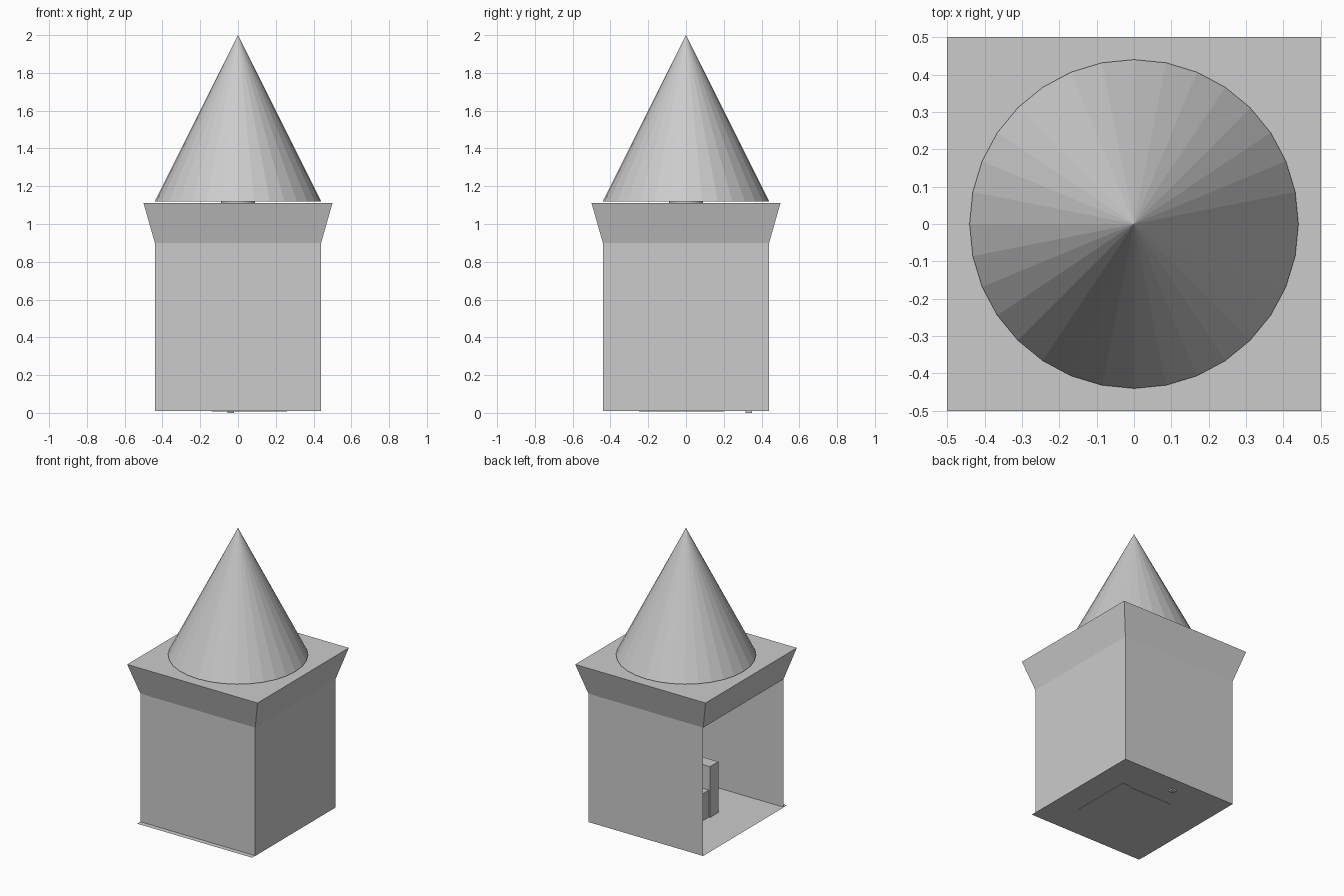
import bpy, bmesh

if "Cube" in bpy.data.objects:
    bpy.data.objects.remove(bpy.data.objects["Cube"])


def mesh_object(name, bm):
    bmesh.ops.recalc_face_normals(bm, faces=bm.faces)
    me = bpy.data.meshes.new(name)
    bm.to_mesh(me)
    bm.free()
    ob = bpy.data.objects.new(name, me)
    bpy.context.collection.objects.link(ob)
    return ob


def box(name, lo, hi):
    bm = bmesh.new()
    bmesh.ops.create_cube(bm, size=1)
    for v in bm.verts:
        v.co = [(a + b) / 2 + c * (b - a) for a, b, c in zip(lo, hi, v.co)]
    return mesh_object(name, bm)


def cone(name, r1, r2, z0, z1):
    bm = bmesh.new()
    bmesh.ops.create_cone(bm, cap_ends=True, segments=32,
                          radius1=r1, radius2=r2, depth=z1 - z0)
    bmesh.ops.translate(bm, verts=bm.verts, vec=(0, 0, (z0 + z1) / 2))
    return mesh_object(name, bm)


# Hollow tower: thin walls flaring out at the top, left side open
bm = bmesh.new()
rings = [[bm.verts.new((sx * r, sy * r, z))
          for sx, sy in ((-1, -1), (1, -1), (1, 1), (-1, 1))]
         for r, z in ((0.44, 0.01), (0.44, 0.9), (0.5, 1.11))]
for level, (a, b) in enumerate(zip(rings, rings[1:])):
    for i in range(4):
        j = (i + 1) % 4
        if level == 0 and i == 3:
            continue  # doorway
        bm.faces.new((a[i], a[j], b[j], b[i]))
bm.faces.new(rings[0][::-1])
bm.faces.new(rings[-1])
mesh_object("tower_walls", bm)

# Floor sheet, slightly offset to the front
bm = bmesh.new()
bm.faces.new([bm.verts.new(c) for c in ((-0.44, -0.475, 0.012), (0.44, -0.475, 0.012),
                                        (0.44, 0.405, 0.012), (-0.44, 0.405, 0.012))])
mesh_object("floor", bm)

# Pointed roof and the short stub below it
cone("roof", 0.44, 0, 1.12, 2.0)
cone("roof_stub", 0.09, 0.09, 1.06, 1.12)

# Seat facing the doorway
box("seat", (-0.14, -0.13, 0.008), (0.25, 0.19, 0.2))
box("seat_back", (0.2, -0.25, 0.008), (0.26, 0.2, 0.5))
for side, y in (("right", -0.14), ("left", 0.11)):
    box("arm_panel_" + side, (-0.15, y, 0.012), (0.2, y + 0.09, 0.3))
    box("armrest_" + side, (-0.15, y, 0.3), (0.2, y + 0.09, 0.365))

# Thin stand by the back wall
box("stand", (-0.055, 0.315, 0.0), (-0.02, 0.35, 0.4))
